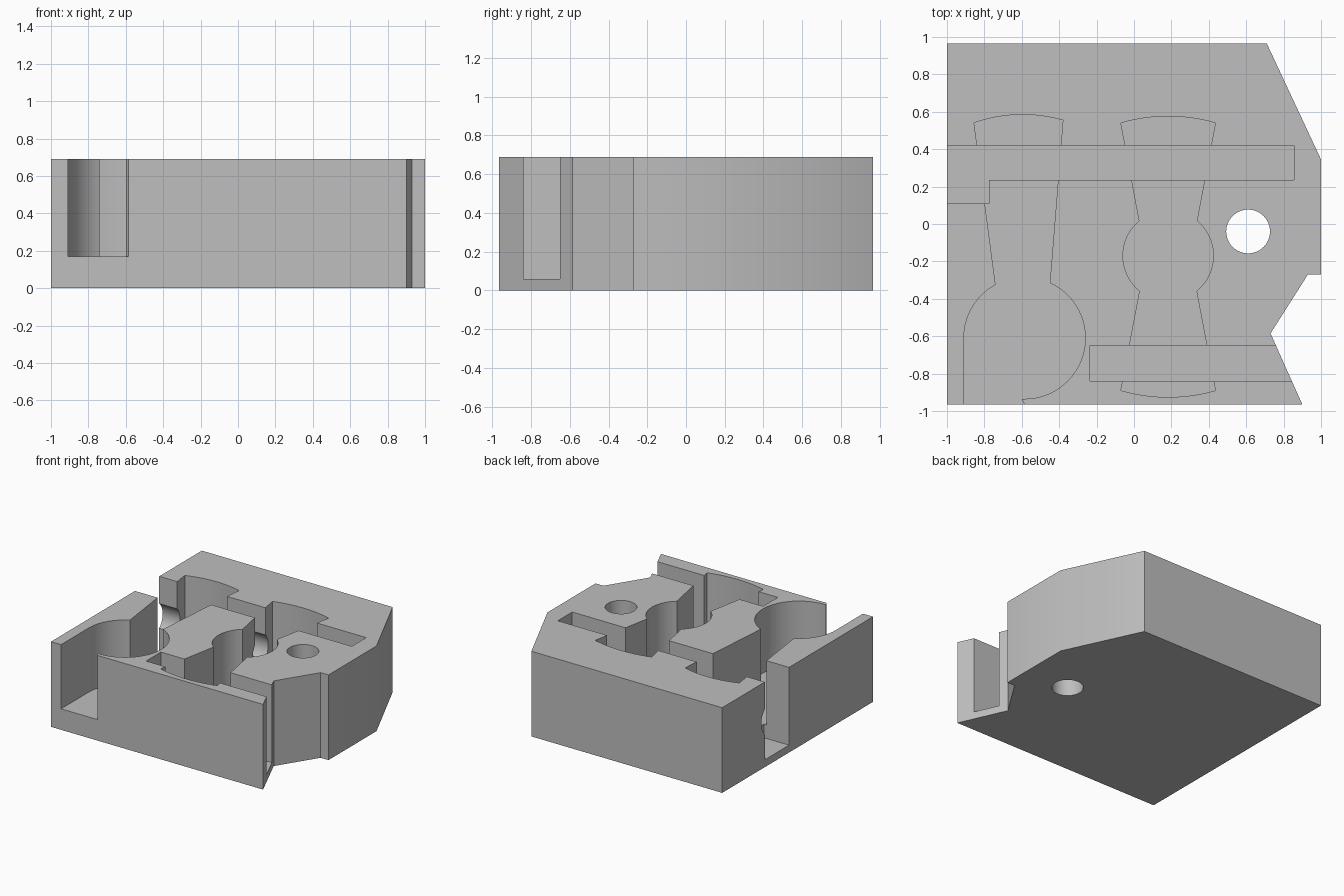
import bpy, bmesh
from math import radians, degrees, atan2, hypot, cos, sin
from mathutils import Vector, Matrix

TOP, POCKET, SLOT = 0.69, 0.17, 0.06

cube = bpy.data.objects.get("Cube")
if cube:
    bpy.data.objects.remove(cube, do_unlink=True)


def arc(center, start, end, ccw, steps=32):
    """Points on the circle around center, from start to end."""
    cx, cy = center
    r = (hypot(start[0] - cx, start[1] - cy) + hypot(end[0] - cx, end[1] - cy)) / 2
    a = degrees(atan2(start[1] - cy, start[0] - cx))
    b = degrees(atan2(end[1] - cy, end[0] - cx))
    sweep = (b - a) % 360 if ccw else -((a - b) % 360)
    angles = [radians(a + sweep * i / steps) for i in range(steps + 1)]
    return [(cx + r * cos(t), cy + r * sin(t)) for t in angles]


def prism(name, outline, z0, z1):
    """Solid with the given plan outline."""
    bm = bmesh.new()
    face = bm.faces.new([bm.verts.new((x, y, z0)) for x, y in outline])
    ext = bmesh.ops.extrude_face_region(bm, geom=[face])
    verts = [v for v in ext["geom"] if isinstance(v, bmesh.types.BMVert)]
    bmesh.ops.translate(bm, verts=verts, vec=(0, 0, z1 - z0))
    bmesh.ops.recalc_face_normals(bm, faces=bm.faces)
    return finish(name, bm)


def cylinder(name, radius, length, matrix, segments=64):
    bm = bmesh.new()
    bmesh.ops.create_cone(bm, cap_ends=True, segments=segments, radius1=radius,
                          radius2=radius, depth=length, matrix=matrix)
    return finish(name, bm)


def finish(name, bm):
    mesh = bpy.data.meshes.new(name)
    bm.to_mesh(mesh)
    bm.free()
    obj = bpy.data.objects.new(name, mesh)
    bpy.context.collection.objects.link(obj)
    return obj


def cut(target, cutter):
    """Subtract the cutter for good and delete it."""
    cutter.hide_render = True
    mod = target.modifiers.new("cut", "BOOLEAN")
    mod.operation, mod.solver, mod.object = "DIFFERENCE", "EXACT", cutter
    bpy.context.view_layer.objects.active = target
    bpy.ops.object.modifier_apply(modifier=mod.name)
    bpy.data.objects.remove(cutter, do_unlink=True)


# Block with the chamfered corner and the notch on its left side
block = prism("block", [(-1, -.965), (.9, -.965), (.73, -.585), (.93, -.27), (1, -.27),
                        (1, .345), (.71, .965), (-1, .965)], 0, TOP)

# Round pocket with a neck to the back and an opening to the front
c = (-.585, -.61)
pocket = [(-.91, -1.1), (-.585, -1.1), (-.585, -.965), (-.6, -.935)]
pocket += arc(c, (-.585, -.935), (-.45, -.315), True)
pocket += arc((-.595, -.2), (-.38, .555), (-.855, .54), True, 16)
pocket += arc(c, (-.74, -.325), (-.91, -.61), True, 16)
cut(block, prism("round_pocket", pocket, POCKET, TOP + .2))

# Pocket with a round middle and a flared neck at each end
c = (.183, -.17)
pocket = arc(c, (.335, -.36), (.335, .015), True)
pocket += arc((.183, -.34), (.435, .54), (-.07, .54), True, 16)
pocket += arc(c, (.03, .015), (.03, -.36), True)
pocket += arc((.183, -.01), (-.07, -.89), (.435, -.89), True, 16)
cut(block, prism("double_pocket", pocket, POCKET, TOP + .2))

# Deep cross slots, each open at one side
cut(block, prism("back_slot", [(-1.1, .11), (-.775, .11), (-.775, .235), (.855, .235),
                               (.855, .42), (-1.1, .42)], SLOT, TOP + .2))
cut(block, prism("front_slot", [(-.235, -.84), (1.1, -.84), (1.1, -.65), (-.235, -.65)],
                 SLOT, TOP + .2))

# Round groove along the walls of the back slot
turn = Matrix.Rotation(radians(90), 4, "Y")
cut(block, cylinder("shaft_groove", .136, 1.95,
                    Matrix.Translation((-.123, .328, .37)) @ turn))

# Through hole
cut(block, cylinder("through_hole", .117, 2, Matrix.Translation((.61, -.04, .3))))

# Material and shading
grey = bpy.data.materials.new("light grey")
grey.use_nodes = True
color = (.52, .52, .52, 1)
grey.diffuse_color = color
for node in grey.node_tree.nodes:
    if node.type == "BSDF_PRINCIPLED":
        node.inputs["Base Color"].default_value = color
block.data.materials.clear()
block.data.materials.append(grey)
for poly in block.data.polygons:
    poly.material_index = 0
bpy.ops.object.select_all(action="DESELECT")
block.select_set(True)
bpy.context.view_layer.objects.active = block
bpy.ops.object.shade_smooth_by_angle(angle=radians(30))
